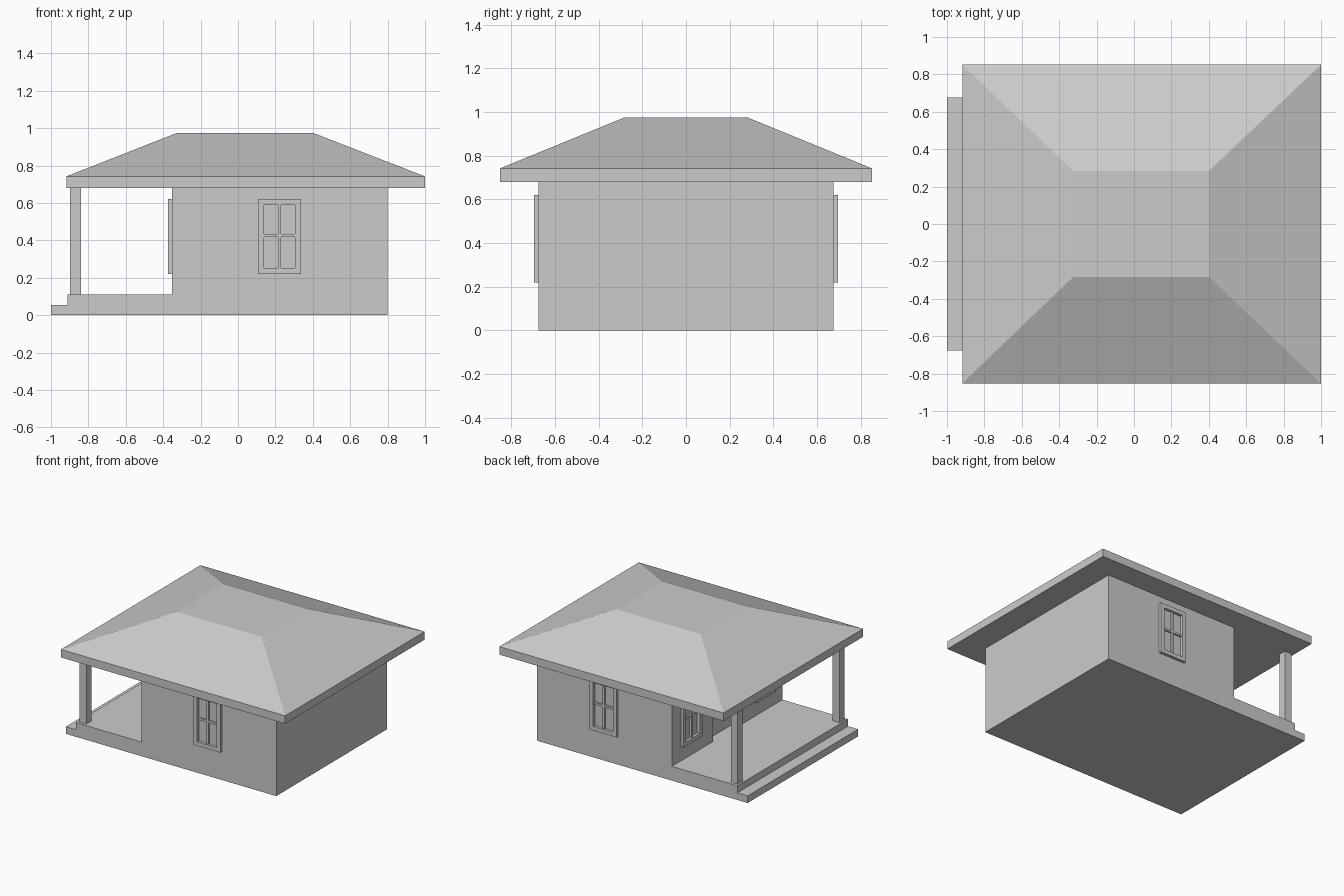
import bpy, bmesh
from math import pi
from mathutils import Matrix, Vector

if "Cube" in bpy.data.objects:
    bpy.data.objects.remove(bpy.data.objects["Cube"])


def finish(name, bm):
    bmesh.ops.recalc_face_normals(bm, faces=bm.faces)
    me = bpy.data.meshes.new(name)
    bm.to_mesh(me)
    bm.free()
    ob = bpy.data.objects.new(name, me)
    bpy.context.collection.objects.link(ob)
    return ob


def add_box(bm, lo, hi):
    lo, hi = Vector(lo), Vector(hi)
    m = Matrix.Translation((lo + hi) / 2) @ Matrix.Diagonal((*(hi - lo), 1))
    return bmesh.ops.create_cube(bm, size=1, matrix=m)["verts"]


def box(name, lo, hi):
    bm = bmesh.new()
    add_box(bm, lo, hi)
    return finish(name, bm)


# House body, porch floor and step: one stepped profile extruded across y
profile = [(-1, 0), (0.8, 0), (0.8, 0.68), (-0.352, 0.68), (-0.352, 0.11),
           (-0.912, 0.11), (-0.912, 0.055), (-1, 0.055)]
W = 0.675
bm = bmesh.new()
face = bm.faces.new([bm.verts.new((x, -W, z)) for x, z in profile])
ext = bmesh.ops.extrude_face_region(bm, geom=[face])
bmesh.ops.translate(bm, vec=(0, 2 * W, 0),
                    verts=[v for v in ext["geom"] if isinstance(v, bmesh.types.BMVert)])
body = finish("house_body", bm)

# Shallow doorway between the porch windows
cutter = box("doorway_cutter", (-0.45, -0.175, 0.11), (-0.30, 0.175, 0.62))
cutter.hide_render = True
cutter.hide_set(True)
cut = body.modifiers.new("doorway", "BOOLEAN")
cut.object = cutter
cut.operation = "DIFFERENCE"
cut.solver = "EXACT"

# Hipped roof: eave slab with a tapered top
bm = bmesh.new()
add_box(bm, (-0.918, -0.852, 0.68), (1.0, 0.852, 0.742))
top = max(bm.faces, key=lambda f: f.calc_center_median().z)
ext = bmesh.ops.extrude_face_region(bm, geom=[top])
bmesh.ops.delete(bm, geom=[top], context="FACES_ONLY")
for v in [v for v in ext["geom"] if isinstance(v, bmesh.types.BMVert)]:
    v.co = (0.40 if v.co.x > 0 else -0.325, 0.283 if v.co.y > 0 else -0.283, 0.975)
finish("hip_roof", bm)

# Porch posts
for name, s in (("front_post", -1), ("back_post", 1)):
    y = s * 0.622
    box(name, (-0.898, y - 0.03, 0.11), (-0.84, y + 0.03, 0.68))


# Window: raised frame with a cross of glazing bars, facing -y before turning
def window(name, x, y, angle):
    bm = bmesh.new()
    w, h, b, d = 0.115, 0.20, 0.031, 0.022
    for s in (-1, 1):
        cx, cz = s * (w - b / 2), s * (h - b / 2)
        add_box(bm, (cx - b / 2, -d, -h), (cx + b / 2, 0.002, h))
        add_box(bm, (-w + b, -d, cz - b / 2), (w - b, 0.002, cz + b / 2))
    add_box(bm, (-0.008, -0.014, -h + b), (0.008, 0.002, h - b))
    for s in (-1, 1):
        xs = sorted((s * 0.008, s * (w - b)))
        add_box(bm, (xs[0], -0.014, -0.001), (xs[1], 0.002, 0.015))
    bm.transform(Matrix.Translation((x, y, 0.42)) @ Matrix.Rotation(angle, 4, "Z"))
    finish(name, bm)


window("front_window", 0.222, -W, 0)
window("back_window", 0.222, W, pi)
window("porch_window_front", -0.352, -0.45, -pi / 2)
window("porch_window_back", -0.352, 0.45, -pi / 2)
